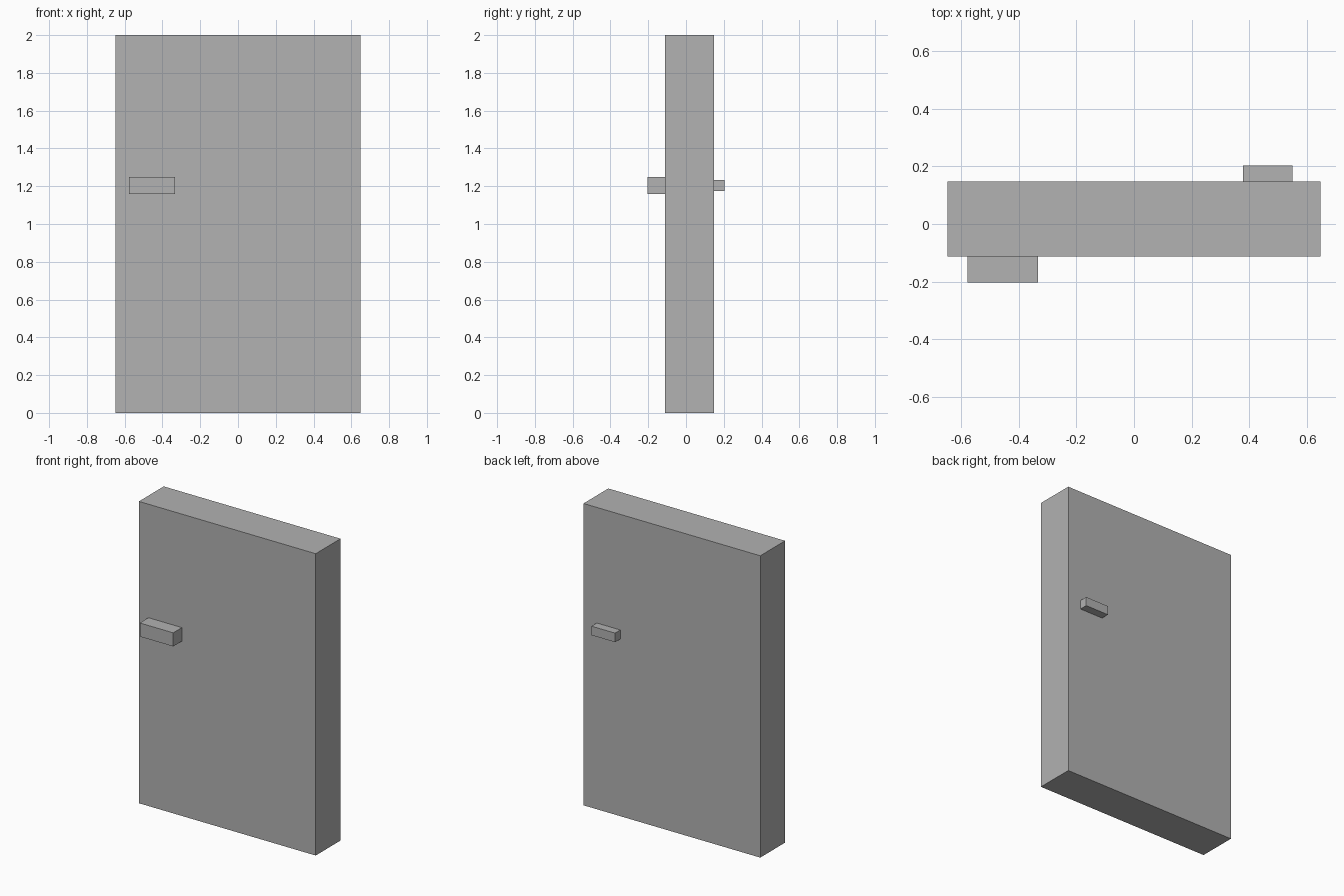
import bpy

if "Cube" in bpy.data.objects:
    bpy.data.objects.remove(bpy.data.objects["Cube"])

# Single grey for the whole door
grey = bpy.data.materials.new("plain grey")
grey.diffuse_color = (0.445, 0.445, 0.445, 1.0)
grey.use_nodes = True
grey.node_tree.nodes["Principled BSDF"].inputs["Base Color"].default_value = grey.diffuse_color


def box(name, x, y, z):
    """Axis-aligned block from (min, max) ranges."""
    ranges = (x, y, z)
    centre = [(a + b) / 2 for a, b in ranges]
    bpy.ops.mesh.primitive_cube_add(size=1, location=centre)
    ob = bpy.context.object
    ob.name = name
    ob.scale = [b - a for a, b in ranges]
    bpy.ops.object.transform_apply(location=False, rotation=False, scale=True)
    ob.data.materials.append(grey)
    return ob


# Door slab
box("door_panel", (-0.648, 0.648), (-0.112, 0.148), (0.0, 2.0))

# Handles: a larger one at the front, a smaller one at the back
box("front_handle", (-0.578, -0.333), (-0.203, -0.112), (1.158, 1.248))
box("back_handle", (0.378, 0.551), (0.148, 0.203), (1.174, 1.234))
